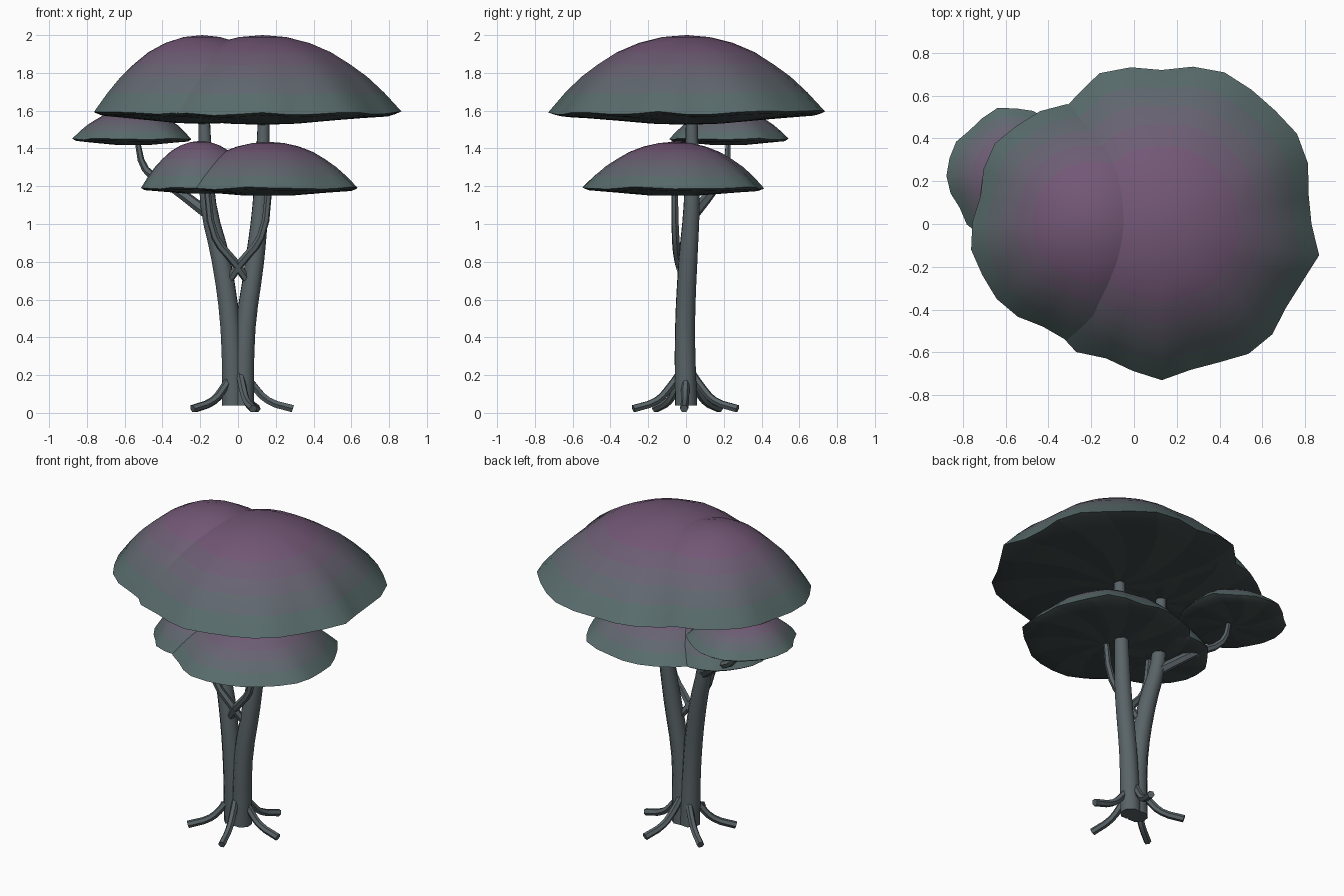
import bpy, bmesh
from math import sin, cos, pi, radians

cube = bpy.data.objects.get("Cube")
if cube:
    bpy.data.objects.remove(cube, do_unlink=True)


def material(name, colour):
    mat = bpy.data.materials.new(name)
    mat.use_nodes = True
    rgba = (*colour, 1)
    mat.diffuse_color = rgba
    bsdf = mat.node_tree.nodes["Principled BSDF"]
    bsdf.inputs["Base Color"].default_value = rgba
    bsdf.inputs["Roughness"].default_value = 0.8
    return mat


# Cap colours blend from purple crown to teal rim
PURPLE, TEAL = (0.17, 0.095, 0.18), (0.10, 0.15, 0.15)
BANDS = 5
cap_mats = [
    material(f"cap_band_{k}", [p + (t - p) * k / (BANDS - 1) for p, t in zip(PURPLE, TEAL)])
    for k in range(BANDS)
]
gill_mats = [material("gill_dark", (0.045, 0.06, 0.06)), material("gill_light", (0.055, 0.072, 0.07))]
bark = material("bark", (0.10, 0.125, 0.135))

# Dome profile: fraction of radius, fraction of height
DOME = [(0.17, 0.975), (0.34, 0.9), (0.5, 0.78), (0.64, 0.62), (0.76, 0.46), (0.88, 0.25), (1, 0)]
GILLS = [0.94, 0.75, 0.5, 0.25]


def smooth(obj, angle):
    bpy.ops.object.select_all(action="DESELECT")
    obj.select_set(True)
    bpy.context.view_layer.objects.active = obj
    bpy.ops.object.shade_smooth_by_angle(angle=radians(angle))


def wavy(count, phase):
    turns = [2 * pi * i / count for i in range(count)]
    return [1 + 0.03 * sin(5 * a + phase) + 0.02 * sin(9 * a + 2 * phase) for a in turns]


def cap(name, centre, radius, rim_z, height, depth, rim):
    """Domed cap with a wavy rim and a shallow bulging gill underside."""
    count = len(rim)
    cx, cy = centre
    bm = bmesh.new()

    def ring(frac, z, twist=0):
        verts = []
        for i, wave in enumerate(rim):
            a = 2 * pi * i / count - pi / 2 + twist
            r = radius * frac * (1 + (wave - 1) * frac ** 2)
            lift = 0.3 * radius * (wave - 1) * frac ** 4
            verts.append(bm.verts.new((cx + r * cos(a), cy + r * sin(a), z + lift)))
        return verts

    rows = [ring(f, rim_z + height * h) for f, h in DOME]
    rows += [ring(f, rim_z - 0.01 - depth * (1 - f), (1 - f) * 0.5) for f in GILLS]
    top = bm.verts.new((cx, cy, rim_z + height))
    bottom = bm.verts.new((cx, cy, rim_z - depth))
    for i in range(count):
        j = (i + 1) % count
        gill = BANDS + (i // 2) % 2
        bm.faces.new((top, rows[0][i], rows[0][j]))
        bm.faces.new((bottom, rows[-1][j], rows[-1][i])).material_index = gill
        for k in range(len(rows) - 1):
            face = bm.faces.new((rows[k][i], rows[k + 1][i], rows[k + 1][j], rows[k][j]))
            face.material_index = max(0, k - 1) if k < len(DOME) - 1 else gill
    mesh = bpy.data.meshes.new(name)
    bm.to_mesh(mesh)
    bm.free()
    for mat in cap_mats + gill_mats:
        mesh.materials.append(mat)
    obj = bpy.data.objects.new(name, mesh)
    bpy.context.collection.objects.link(obj)
    smooth(obj, 50)


def limb(name, points, sides_level):
    """Tapered tube through (x, y, z, radius) points."""
    curve = bpy.data.curves.new(name, "CURVE")
    curve.dimensions = "3D"
    curve.bevel_depth = 1
    curve.bevel_resolution = sides_level
    curve.use_fill_caps = True
    curve.resolution_u = 3
    spline = curve.splines.new("BEZIER")
    spline.bezier_points.add(len(points) - 1)
    for point, (x, y, z, r) in zip(spline.bezier_points, points):
        point.co = (x, y, z)
        point.radius = r
        point.handle_left_type = point.handle_right_type = "AUTO"
    curve.materials.append(bark)
    obj = bpy.data.objects.new(name, curve)
    bpy.context.collection.objects.link(obj)
    bpy.ops.object.select_all(action="DESELECT")
    obj.select_set(True)
    bpy.context.view_layer.objects.active = obj
    bpy.ops.object.convert(target="MESH")
    smooth(bpy.context.view_layer.objects.active, 50)


# Caps; the largest has its own scalloped rim, starting at the front
large_rim = [.73, .695, .7, .73, .73, .7, .71, .75, .7, .7, .74, .76, .75, .755, .767, .75,
             .72, .747, .763, .72] + [.7] * 9 + [.72, .68, .7]
cap("large_top_cap", (0.13, 0), 0.73, 1.59, 0.41, 0.065, [r / 0.73 for r in large_rim])
cap("small_top_cap", (-0.19, 0.01), 0.57, 1.59, 0.41, 0.06, wavy(28, 1))
cap("large_lower_cap", (0.16, -0.06), 0.48, 1.19, 0.245, 0.04, wavy(28, 2))
cap("small_lower_cap", (-0.2, -0.04), 0.31, 1.19, 0.25, 0.025, wavy(24, 3))
cap("side_cap", (-0.555, 0.225), 0.315, 1.45, 0.16, 0.03, wavy(24, 4))

# Paired trunks with branches that cross between them
for side, sx, top_x in (("left", 1, 0.137), ("right", -1, 0.18)):
    limb(f"{side}_trunk", [
        (sx * 0.026, 0, 0.04, 0.062), (sx * 0.04, -0.005, 0.45, 0.056),
        (sx * 0.088, 0.01, 0.8, 0.053), (top_x * sx * 0.87, 0.03, 1.1, 0.045),
        (top_x * sx, 0.03, 1.58, 0.032)], 2)
    limb(f"{side}_crossing_branch", [
        (sx * -0.05, -0.01, 0.7, 0.022), (sx * 0.02, -0.04, 0.8, 0.023),
        (sx * 0.12, -0.055, 0.93, 0.021), (sx * 0.165, -0.06, 1.2, 0.018)], 1)

# Branch holding the side cap
limb("side_branch", [
    (-0.14, 0.03, 1.04, 0.032), (-0.34, 0.15, 1.19, 0.026),
    (-0.49, 0.21, 1.29, 0.02), (-0.535, 0.225, 1.45, 0.014)], 1)

# Five spreading roots
for n in range(5):
    a = radians(-74 + 72 * n)
    path = [(0.035, 0.21, 0.02), (0.085, 0.14, 0.022), (0.16, 0.065, 0.021), (0.29, 0.022, 0.022)]
    limb(f"root_{n + 1}", [(r * cos(a), r * sin(a), z, w) for r, z, w in path], 1)
